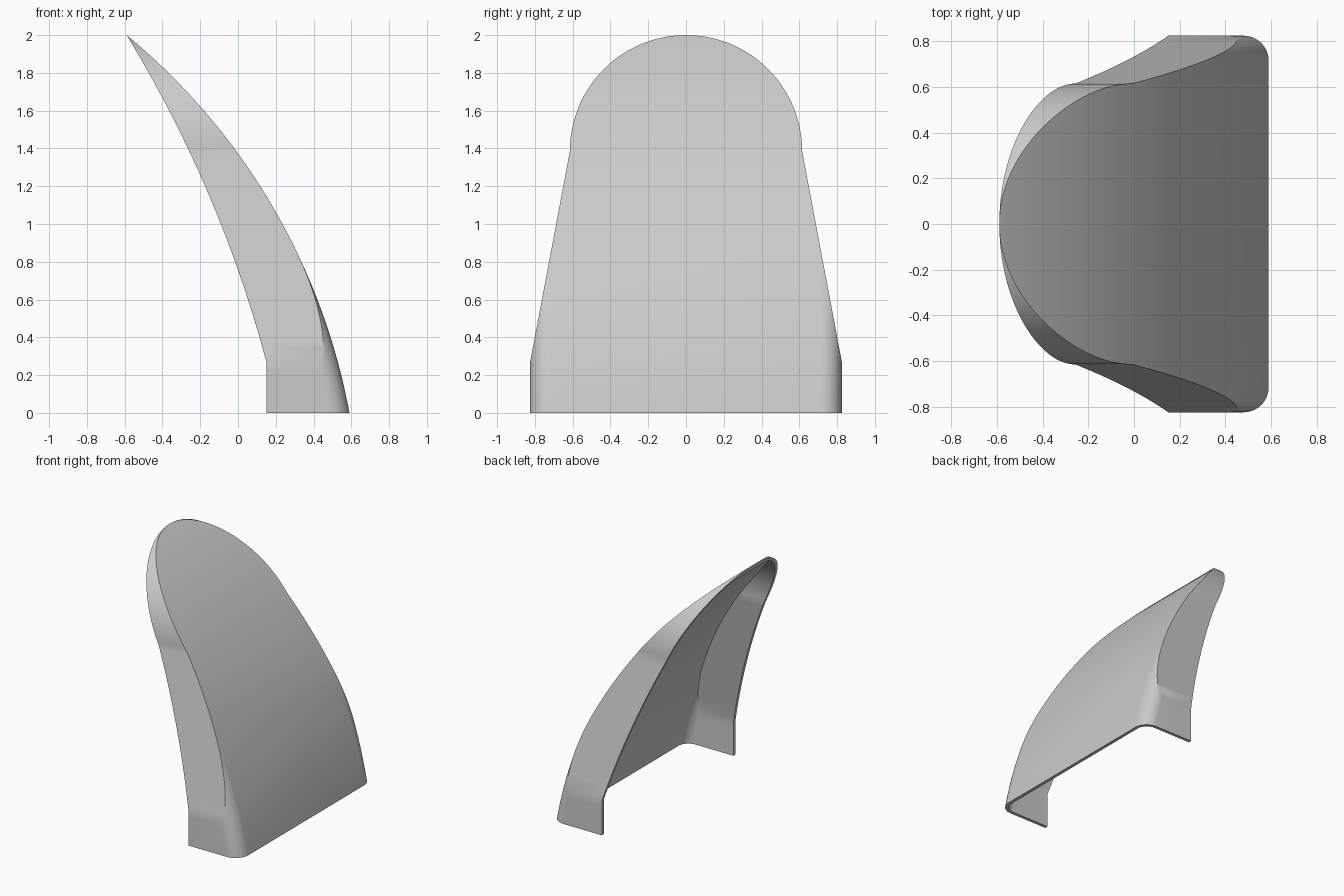
import bpy, bmesh, math

if "Cube" in bpy.data.objects:
    bpy.data.objects.remove(bpy.data.objects["Cube"])

T = 0.025                      # wall thickness
W, KNEE, R_TOP, Z_TOP = 0.825, 0.27, 0.615, 1.385
FILLET = 0.11


def arc(p, q, sag):
    """Centre and radius of the arc from p to q bulging towards +x."""
    dx, dz = q[0] - p[0], q[1] - p[1]
    length = math.hypot(dx, dz)
    r = ((length / 2) ** 2 + sag ** 2) / (2 * sag)
    nx, nz = dz / length, -dx / length
    return ((p[0] + q[0]) / 2 - nx * (r - sag), (p[1] + q[1]) / 2 - nz * (r - sag), r)


BACK = arc((0.59, 0), (-0.59, 2), 0.205)
FRONT = arc((0.15, KNEE), (-0.59, 2), 0.068)


def arc_x(a, z, inset=0.0):
    return a[0] + math.sqrt((a[2] - inset) ** 2 - (z - a[1]) ** 2)


def outline(inset, z0):
    """Rows of (height, half width): straight base, taper, round top."""
    rows = [(z0 + (KNEE - z0) * i / 6, W - inset) for i in range(6)]
    for i in range(30):
        k = i / 30
        rows.append((KNEE + (Z_TOP - KNEE) * k, W + (R_TOP - W) * k - inset))
    for i in range(37):
        a = math.pi / 2 * i / 36
        rows.append((Z_TOP + (R_TOP - inset) * math.sin(a), (R_TOP - inset) * math.cos(a)))
    return rows


def loft(name, inset, z0, reach):
    """Solid bounded by the outline, the curved back and the curved front edge."""
    bm = bmesh.new()
    r, flat = FILLET - inset, W - FILLET
    rings = []
    for z, w in outline(inset, z0):
        xf = arc_x(FRONT, max(z, KNEE)) - reach
        xb = arc_x(BACK, z, inset)
        half = []
        for i in range(11):
            y = min(w, flat + r * math.sin(math.pi / 2 * i / 10))
            d = min(r, max(0.0, y - flat))
            half.append((max(xf, xb - r + math.sqrt(r * r - d * d)), y))
        half.append((xf, w))
        pts = [(x, -y) for x, y in reversed(half)] + half
        rings.append([bm.verts.new((x, y, z)) for x, y in pts])
    n = len(rings[0])
    for a, b in zip(rings, rings[1:]):
        for i in range(n):
            j = (i + 1) % n
            bm.faces.new((a[i], a[j], b[j], b[i]))
    bm.faces.new(rings[0][::-1])
    bmesh.ops.remove_doubles(bm, verts=bm.verts, dist=1e-5)
    bmesh.ops.recalc_face_normals(bm, faces=bm.faces)
    me = bpy.data.meshes.new(name)
    bm.to_mesh(me)
    bm.free()
    ob = bpy.data.objects.new(name, me)
    bpy.context.collection.objects.link(ob)
    return ob


# Curved shield and the hollow cut out of it
shield = loft("curved_shield", 0.0, 0.0, 0.0)
hollow = loft("hollow_cutter", T, -0.1, 0.3)
hollow.hide_render = True
hollow.hide_set(True)

grey = bpy.data.materials.new("light_grey")
grey.diffuse_color = (0.6, 0.6, 0.6, 1)
grey.use_nodes = True
grey.node_tree.nodes["Principled BSDF"].inputs["Base Color"].default_value = grey.diffuse_color
shield.data.materials.append(grey)

bpy.context.view_layer.objects.active = shield
shield.select_set(True)
cut = shield.modifiers.new("hollow", 'BOOLEAN')
cut.operation = 'DIFFERENCE'
cut.solver = 'EXACT'
cut.object = hollow
bpy.ops.object.modifier_apply(modifier=cut.name)
bpy.data.objects.remove(hollow)
bpy.ops.object.shade_smooth_by_angle(angle=math.radians(25))
